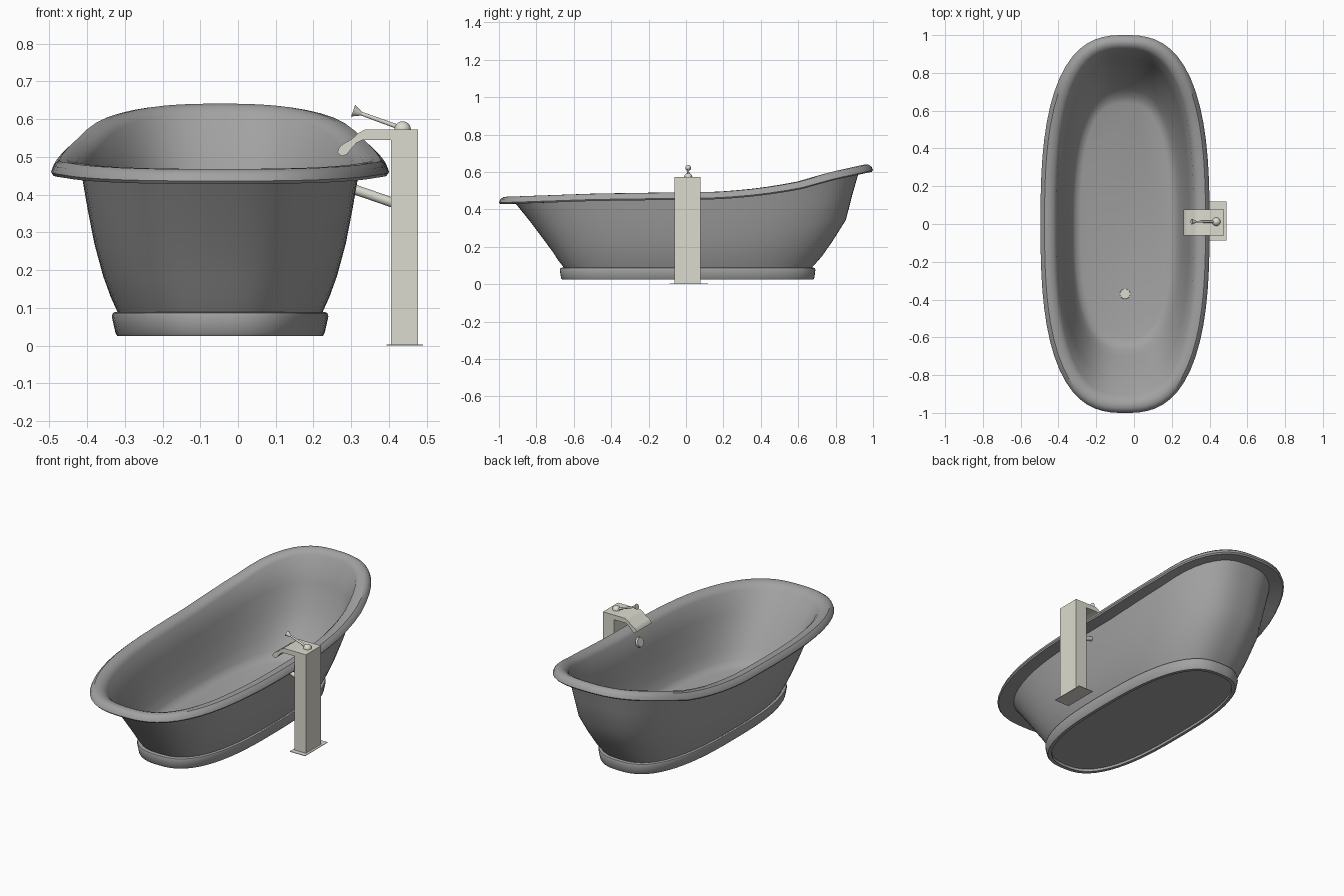
import bpy, bmesh, math
from mathutils import Vector

cube = bpy.data.objects.get("Cube")
if cube:
    bpy.data.objects.remove(cube, do_unlink=True)

TUB_X = -0.0475   # tub centre line
TAP_Y = 0.008     # tap centre line
BASE_Z = 0.085    # height where the tub meets its plinth
SEGMENTS = 72


def material(name, rgb):
    m = bpy.data.materials.new(name)
    m.use_nodes = True
    color = (*rgb, 1)
    m.diffuse_color = color
    m.node_tree.nodes["Principled BSDF"].inputs["Base Color"].default_value = color
    return m


enamel = material("grey enamel", (0.36, 0.36, 0.36))
metal = material("pale nickel", (0.72, 0.71, 0.63))


def finish(name, bm, mat, angle=35):
    bmesh.ops.recalc_face_normals(bm, faces=bm.faces)
    mesh = bpy.data.meshes.new(name)
    bm.to_mesh(mesh)
    bm.free()
    mesh.materials.append(mat)
    ob = bpy.data.objects.new(name, mesh)
    bpy.context.collection.objects.link(ob)
    bpy.ops.object.select_all(action="DESELECT")
    ob.select_set(True)
    bpy.context.view_layer.objects.active = ob
    bpy.ops.object.shade_smooth_by_angle(angle=math.radians(angle))
    return ob


# Height of the rim's lower edge along the tub, rising to the backrest
RIM = [(-1, 0.43), (-0.5, 0.447), (0.2, 0.457), (0.4, 0.475),
       (0.6, 0.505), (0.8, 0.56), (1.01, 0.605)]


def rim_height(v):
    for (y0, z0), (y1, z1) in zip(RIM, RIM[1:]):
        if v <= y1:
            return z0 + (z1 - z0) * (v - y0) / (y1 - y0)
    return RIM[-1][1]


def loft(name, rings, mat):
    """Rings: half width, front reach, back reach, share of rim height, lift."""
    bm = bmesh.new()
    loops = []
    for width, front, back, share, lift in rings:
        loop = []
        for i in range(SEGMENTS):
            a = math.tau * i / SEGMENTS
            c, s = math.cos(a), math.sin(a)
            r = (abs(c) ** 2.7 + abs(s) ** 2.7) ** (-1 / 2.7)
            v = r * s
            z = BASE_Z + share * (rim_height(v) - BASE_Z) + lift
            y = v * (back if v > 0 else front)
            loop.append(bm.verts.new((TUB_X + width * r * c, y, z)))
        loops.append(loop)
    for low, high in zip(loops, loops[1:]):
        for i in range(SEGMENTS):
            j = (i + 1) % SEGMENTS
            bm.faces.new((low[i], low[j], high[j], high[i]))
    bm.faces.new(loops[0][::-1])
    bm.faces.new(loops[-1])
    return finish(name, bm, mat)


# Tub shell: outer wall, rolled rim, then the inner wall down to the floor
wall = [(0.270, 0.65, 0.67, 0.0), (0.290, 0.682, 0.725, 0.12),
        (0.310, 0.716, 0.78, 0.27), (0.333, 0.775, 0.855, 0.5),
        (0.351, 0.84, 0.888, 0.75), (0.367, 0.91, 0.925, 1.0)]
rim = [(0.442, 0.993, 0.993, 1, -0.002), (0.4475, 1, 1, 1, 0.006),
       (0.441, 0.993, 0.993, 1, 0.024), (0.426, 0.975, 0.975, 1, 0.037),
       (0.405, 0.953, 0.957, 1, 0.038), (0.380, 0.928, 0.94, 1, 0.03),
       (0.363, 0.908, 0.925, 1, 0.012)]
outer = [(*w, 0) for w in wall]
inner = [(w - 0.012, f - 0.02, b - 0.015, t, 0) for w, f, b, t in wall[-2:0:-1]]
floor = [(0.262, 0.638, 0.675, 0.05, 0.005), (0.235, 0.605, 0.64, 0.02, 0.005)]
loft("tub_shell", outer + rim + inner + floor, enamel)

# Plinth with a recessed underside
loft("plinth", [
    (0.255, 0.64, 0.66, 0, -0.045), (0.255, 0.64, 0.66, 0, -0.06),
    (0.272, 0.662, 0.68, 0, -0.06), (0.277, 0.668, 0.686, 0, -0.052),
    (0.287, 0.675, 0.692, 0, -0.008), (0.284, 0.672, 0.689, 0, 0.001),
    (0.278, 0.662, 0.68, 0, 0.004), (0.265, 0.645, 0.665, 0, 0.002)], enamel)


def extrude(name, outline, half_depth, y=TAP_Y):
    """Extrude an x-z outline along y."""
    bm = bmesh.new()
    face = bm.faces.new([bm.verts.new((x, y - half_depth, z)) for x, z in outline])
    new = bmesh.ops.extrude_face_region(bm, geom=[face])["geom"]
    verts = [g for g in new if isinstance(g, bmesh.types.BMVert)]
    bmesh.ops.translate(bm, verts=verts, vec=(0, 2 * half_depth, 0))
    return finish(name, bm, metal)


def rod(name, start, end, r1, r2, sides=24):
    """Round bar or cone between two points."""
    a, b = Vector(start), Vector(end)
    bm = bmesh.new()
    bmesh.ops.create_cone(bm, cap_ends=True, segments=sides, radius1=r1,
                          radius2=r2, depth=(b - a).length)
    bm.transform((b - a).to_track_quat("Z", "Y").to_matrix().to_4x4())
    bmesh.ops.translate(bm, verts=bm.verts, vec=(a + b) / 2)
    return finish(name, bm, metal)


# Floor-standing tap: plate, post and curved spout
extrude("tap_floor_plate", [(0.393, 0), (0.49, 0), (0.49, 0.003), (0.393, 0.003)],
        0.103, 0.015)
extrude("tap_post", [(0.405, 0), (0.477, 0), (0.477, 0.572), (0.405, 0.572)], 0.069)
extrude("tap_spout", [
    (0.406, 0.572), (0.335, 0.572), (0.318, 0.562), (0.300, 0.546),
    (0.280, 0.535), (0.268, 0.525), (0.263, 0.511), (0.275, 0.502),
    (0.288, 0.506), (0.300, 0.521), (0.313, 0.536), (0.330, 0.545),
    (0.406, 0.545)], 0.069)

# Lever handle on a ball
bm = bmesh.new()
bmesh.ops.create_uvsphere(bm, u_segments=24, v_segments=14, radius=0.022)
bmesh.ops.translate(bm, verts=bm.verts, vec=(0.436, 0.012, 0.572))
finish("handle_ball", bm, metal)
rod("handle_lever", (0.43, 0.012, 0.577), (0.325, 0.012, 0.615), 0.006, 0.005)
rod("handle_tip", (0.328, 0.012, 0.614), (0.305, 0.012, 0.622), 0.005, 0.016)

# Supply pipe through the tub wall, with its inside cap
rod("supply_pipe", (0.42, TAP_Y, 0.375), (0.29, TAP_Y, 0.42), 0.013, 0.013)
rod("supply_cap", (0.296, TAP_Y, 0.418), (0.284, TAP_Y, 0.422), 0.028, 0.026)

# Drain plug
rod("drain_plug", (TUB_X, -0.37, 0.09), (TUB_X, -0.37, 0.105), 0.028, 0.026)
